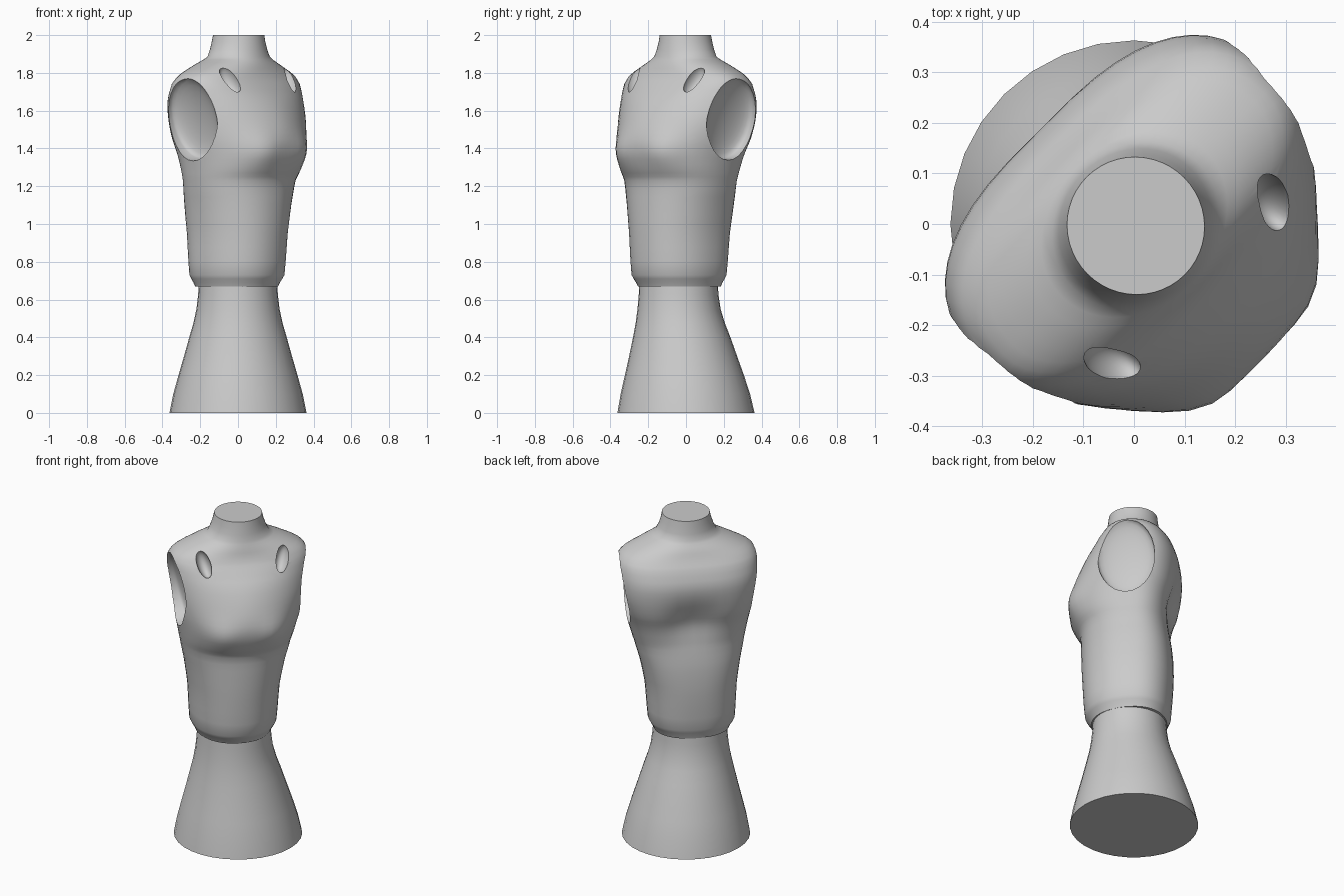
import bpy, bmesh, math
from mathutils import Matrix, Vector

if "Cube" in bpy.data.objects:
    bpy.data.objects.remove(bpy.data.objects["Cube"])

TURN = Matrix.Rotation(math.radians(45), 4, 'Z')   # figure faces +x -y


def power(c, e):
    return math.copysign(abs(c) ** (2 / e), c)


def smooth_rings(rings, steps):
    """Catmull-Rom interpolation between the profile rings."""
    out = []
    for i in range(len(rings) - 1):
        a, b, c, d = (rings[max(0, min(len(rings) - 1, i + k))] for k in (-1, 0, 1, 2))
        for s in range(steps):
            t = s / steps
            out.append([q + 0.5 * t * (r - p + t * (2*p - 5*q + 4*r - w + t * (3*(q - r) + w - p)))
                        for p, q, r, w in zip(a, b, c, d)])
        # heights stay linear so that rings never fold over
            out[-1][0] = b[0] + t * (c[0] - b[0])
    return out + [list(rings[-1])]


def loft(name, rings, sides, shape=None):
    """Rings: z, centre x, half width, front y, back y, front power, back power."""
    bm = bmesh.new()
    loops = []
    for z, cx, hw, yf, yb, ef, eb in rings:
        mid = (yf + yb) / 2 if ef == eb else 0
        loop = []
        for k in range(sides):
            a = 2 * math.pi * k / sides
            c, s = math.cos(a), math.sin(a)
            e, ext = (eb, yb - mid) if s >= 0 else (ef, mid - yf)
            p = Vector((cx + hw * power(c, e), mid + ext * power(s, e), z))
            if shape:
                p = shape(p)
            loop.append(bm.verts.new(p))
        loops.append(loop)
    for lo, hi in zip(loops, loops[1:]):
        for k in range(sides):
            n = (k + 1) % sides
            bm.faces.new((lo[k], lo[n], hi[n], hi[k]))
    bm.faces.new(loops[0][::-1])
    bm.faces.new(loops[-1])
    bmesh.ops.recalc_face_normals(bm, faces=bm.faces)
    me = bpy.data.meshes.new(name)
    bm.to_mesh(me)
    bm.free()
    ob = bpy.data.objects.new(name, me)
    bpy.context.collection.objects.link(ob)
    return ob


def activate(ob):
    bpy.ops.object.select_all(action='DESELECT')
    ob.select_set(True)
    bpy.context.view_layer.objects.active = ob


def carve(ob, centre, size, turn, out=None):
    """Cut an ellipsoid; with out set, its outer half becomes a straight plug."""
    bm = bmesh.new()
    bmesh.ops.create_uvsphere(bm, u_segments=28, v_segments=14, radius=1,
                              matrix=Matrix.Rotation(math.pi / 2, 4, 'Y'))
    for v in bm.verts:
        v.co = Vector((v.co.x * size[0], v.co.y * size[1], v.co.z * size[2]))
        if out and v.co.x * out > 0.001:
            v.co.x = 0.2 * out
    bm.transform(Matrix.Translation(centre) @ turn)
    me = bpy.data.meshes.new("cutter")
    bm.to_mesh(me)
    bm.free()
    cutter = bpy.data.objects.new("cutter", me)
    cutter.hide_render = True
    bpy.context.collection.objects.link(cutter)
    activate(ob)
    m = ob.modifiers.new("carve", 'BOOLEAN')
    m.operation, m.solver, m.object = 'DIFFERENCE', 'EXACT', cutter
    bpy.ops.object.modifier_apply(modifier=m.name)
    bpy.data.objects.remove(cutter)


def bumps(p):
    """Bust volumes in front, hollow of the spine behind."""
    def g(x, z, w, h):
        return math.exp(-((p.x - x) / w) ** 2 - ((p.z - z) / h) ** 2)
    if p.y < -0.1:
        p.y -= 0.025 * (g(-0.16, 1.38, 0.09, 0.09) + g(0.16, 1.38, 0.09, 0.09))
    elif p.y > 0.1:
        p.y -= 0.045 * g(0, 1.42, 0.14, 0.13)
    return p


# torso with neck
torso_rings = [
    (0.67, -.030, .215, -.245, .185, 2.1, 2.2),
    (0.73, -.030, .245, -.280, .205, 2.1, 2.3),
    (0.95, -.027, .260, -.295, .220, 2.1, 2.3),
    (1.10, -.022, .285, -.300, .218, 2.1, 2.4),
    (1.23, -.016, .315, -.305, .207, 2.1, 2.4),
    (1.29, -.012, .330, -.335, .210, 2.1, 2.5),
    (1.37, -.008, .350, -.362, .225, 2.0, 2.6),
    (1.45, -.004, .375, -.365, .250, 1.9, 2.7),
    (1.55, 0, .400, -.335, .265, 1.85, 2.7),
    (1.65, 0, .408, -.285, .265, 1.9, 2.7),
    (1.74, 0, .400, -.220, .235, 2.1, 2.6),
    (1.79, 0, .365, -.190, .205, 2.1, 2.4),
    (1.84, 0, .270, -.175, .180, 2.0, 2.2),
    (1.885, 0, .175, -.160, .150, 2.0, 2.0),
    (2.00, 0, .135, -.142, .132, 2.0, 2.0),
]
torso = loft("torso", smooth_rings(torso_rings, 3), 48, bumps)

# armholes and the hollows in front of the shoulders
for side in (-1, 1):
    carve(torso, (side * .345, -.015, 1.56), (.05, .165, .22),
          Matrix.Rotation(side * .24, 4, 'Y'), side)
    carve(torso, (side * .225, -.165, 1.765), (.038, .055, .085),
          Matrix.Rotation(side * .3, 4, 'Y') @ Matrix.Rotation(-.45, 4, 'X'))

# flared stand
stand_rings = []
for z, r, c in ((0, .363, 0), (.2, .315, -.006), (.4, .258, -.016), (.55, .22, -.026), (.7, .207, -.028)):
    stand_rings.append((z, c, r, c - r, c + r, 2, 2))
stand = loft("stand", smooth_rings(stand_rings, 2), 32)

for ob in (torso, stand):
    ob.data.transform(TURN)
    activate(ob)
    bpy.ops.object.shade_smooth_by_angle(angle=math.radians(40))
